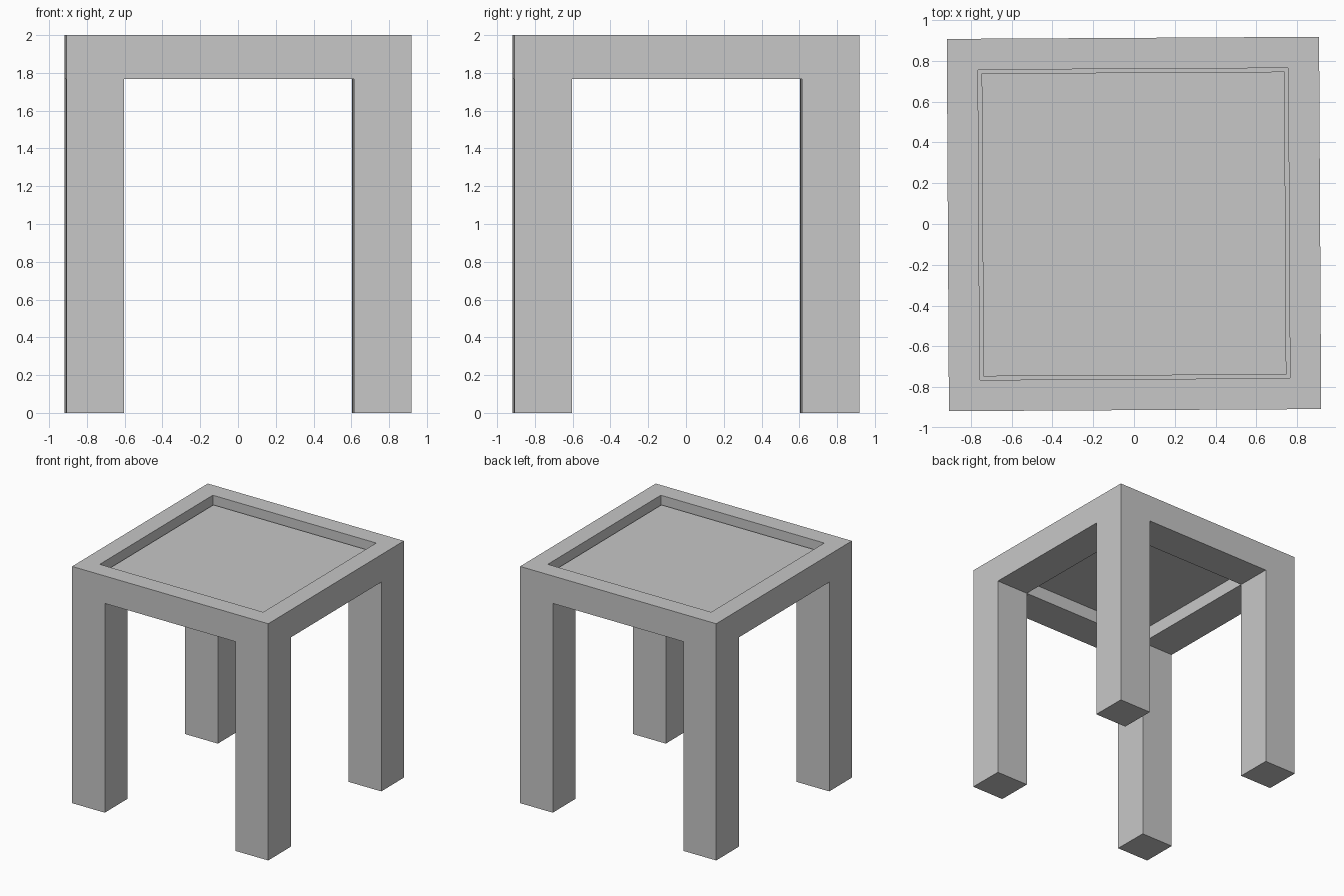
import bpy
import bmesh
from mathutils import Matrix

HALF = 0.913           # half width of the stool
LEG_IN = HALF * 2 / 3  # inner face of the legs and of the seat opening
RIM_IN = HALF * 5 / 6  # inner edge of the top rim
PANEL = 0.743          # half width of the loose seat panel
UNDER, LEDGE, PANEL_TOP, TOP = 1.768, 1.88, 1.93, 2.0
TURN = Matrix.Rotation(0.0057, 4, 'Z')

cube = bpy.data.objects.get("Cube")
if cube:
    bpy.data.objects.remove(cube, do_unlink=True)

grey = bpy.data.materials.new("plain grey")
grey.use_nodes = True
grey.diffuse_color = (0.57, 0.57, 0.57, 1)
grey.node_tree.nodes["Principled BSDF"].inputs["Base Color"].default_value = grey.diffuse_color


def finish(bm, name):
    bmesh.ops.recalc_face_normals(bm, faces=bm.faces)
    bm.transform(TURN)
    mesh = bpy.data.meshes.new(name)
    bm.to_mesh(mesh)
    bm.free()
    mesh.materials.append(grey)
    obj = bpy.data.objects.new(name, mesh)
    bpy.context.collection.objects.link(obj)
    return obj


def pull(bm, face, z):
    """Extrude one face to height z, replacing it."""
    new = bmesh.ops.extrude_discrete_faces(bm, faces=[face])["faces"][0]
    for v in new.verts:
        v.co.z = z
    return new


def square(face, half):
    """Resize a centred square face."""
    for v in face.verts:
        v.co.x = half if v.co.x > 0 else -half
        v.co.y = half if v.co.y > 0 else -half


def middle(faces):
    return min(faces, key=lambda f: f.calc_center_median().xy.length)


# Frame: a three by three slab with a leg pulled down from each corner
bm = bmesh.new()
bmesh.ops.create_grid(bm, x_segments=3, y_segments=3, size=HALF)
for v in bm.verts:
    v.co.z = UNDER
    for axis in (0, 1):
        if abs(v.co[axis]) < HALF * 0.9:
            v.co[axis] *= LEG_IN / abs(v.co[axis])
slab = bmesh.ops.extrude_face_region(bm, geom=bm.faces[:])["geom"]
upper = [f for f in slab if isinstance(f, bmesh.types.BMFace)]
for v in {v for f in upper for v in f.verts}:
    v.co.z = TOP
lower = [f for f in bm.faces if all(abs(v.co.z - UNDER) < 1e-4 for v in f.verts)]
under_hole = middle(lower)
corners = [f for f in lower if min(map(abs, f.calc_center_median().xy)) > LEG_IN]

# Stepped recess in the top: rim, ledge, then the opening
recess = middle(upper)
square(recess, RIM_IN)
hole = pull(bm, pull(bm, recess, LEDGE), LEDGE)
square(hole, LEG_IN)
rims = list(hole.edges) + list(under_hole.edges)
bmesh.ops.delete(bm, geom=[hole, under_hole], context='FACES_ONLY')
bmesh.ops.bridge_loops(bm, edges=rims)

for corner in corners:
    pull(bm, corner, 0)
bmesh.ops.dissolve_limit(bm, angle_limit=0.01, verts=bm.verts, edges=bm.edges)
finish(bm, "stool_frame")

# Loose panel resting on the ledge
bm = bmesh.new()
bmesh.ops.create_cube(bm, size=1)
bm.transform(Matrix.Translation((0, 0, (LEDGE + PANEL_TOP) / 2))
             @ Matrix.Diagonal((2 * PANEL, 2 * PANEL, PANEL_TOP - LEDGE, 1)))
finish(bm, "seat_panel")
